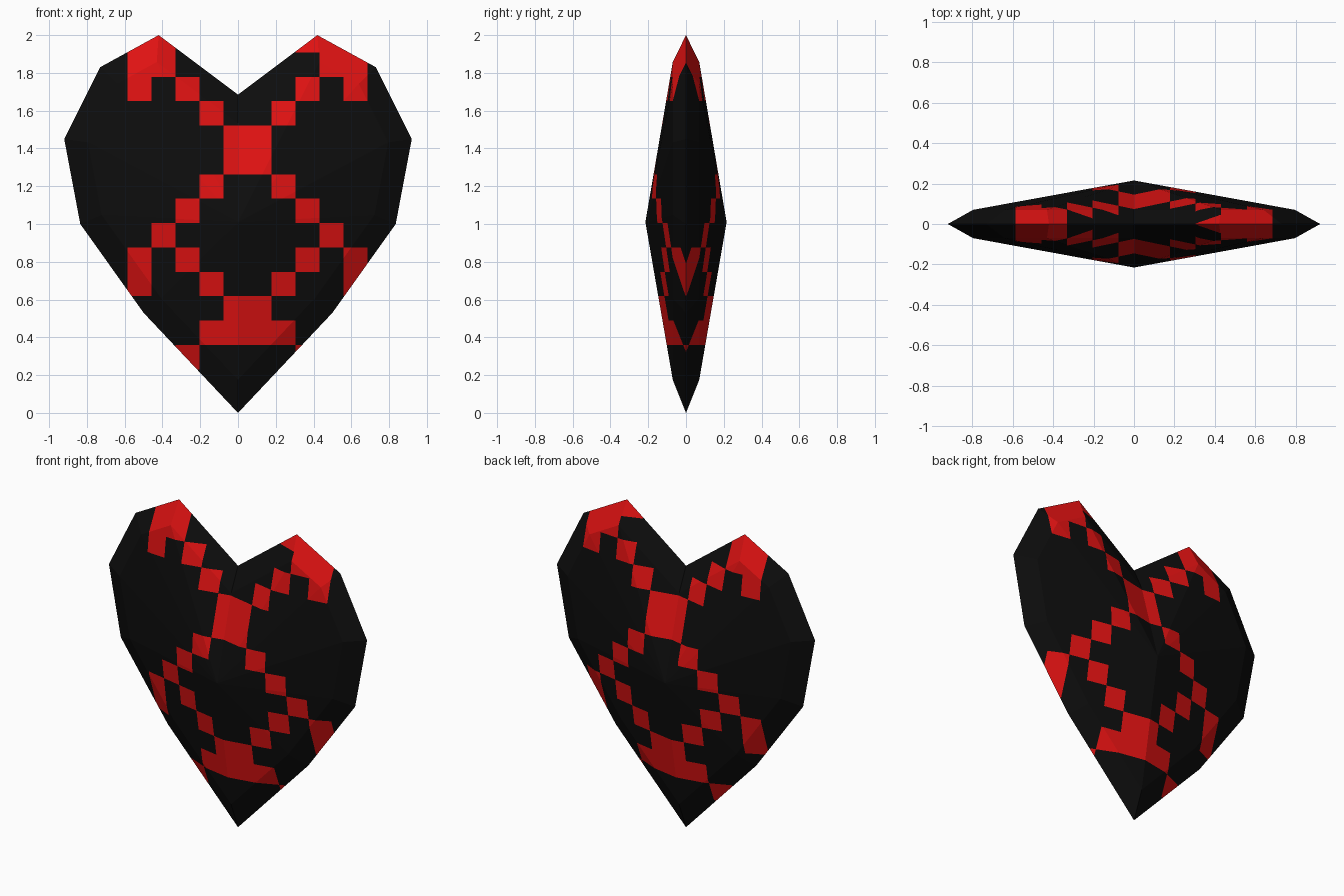
import bpy, bmesh

if "Cube" in bpy.data.objects:
    bpy.data.objects.remove(bpy.data.objects["Cube"])

# Right half of the heart outline (x, z), from bottom tip to top notch
HALF = [(0, 0), (0.5, 0.53), (0.835, 1.0), (0.92, 1.45), (0.73, 1.83), (0.42, 2.0), (0, 1.685)]
OUTLINE = HALF + [(-x, z) for x, z in HALF[-2:0:-1]]

# Checker pattern, top row first; X = red
PATTERN = [
    "XX.....XXX",
    "XX......XX",
    "X.X....X.X",
    "...X..X...",
    "....XX....",
    "....XX....",
    "...X..X...",
    "..X....X..",
    ".X......X.",
    "X.X....X.X",
    "X..X..X..X",
    "....XX....",
    "...XXXX...",
    "..X....X..",
]
X0, Z0, DX, DZ = -0.585, 0.231, 0.127, 0.129


def material(name, colour):
    m = bpy.data.materials.new(name)
    m.diffuse_color = (*colour, 1)
    m.use_nodes = True
    m.node_tree.nodes["Principled BSDF"].inputs["Base Color"].default_value = m.diffuse_color
    return m


def is_red(p):
    col, row = int((p.x - X0) // DX), int((p.z - Z0) // DZ)
    if not 0 <= col < 10 or not 0 <= row < len(PATTERN):
        return False
    return PATTERN[len(PATTERN) - 1 - row][col] == "X"


bm = bmesh.new()

# Front half: bevelled rim, then a shallow faceted cone to the centre
face = bm.faces.new([bm.verts.new((x, 0, z)) for x, z in OUTLINE])
bm.normal_update()
bmesh.ops.inset_individual(bm, faces=[face], thickness=0.12, use_even_offset=True)
for v in face.verts:
    v.co.y = -0.07
centre = bmesh.ops.poke(bm, faces=[face])["verts"][0]
centre.co = (0, -0.215, 1.01)

# Cut the pattern grid into the surface
cuts = [((X0 + i * DX, 0, 0), (1, 0, 0)) for i in range(11)]
cuts += [((0, 0, Z0 + i * DZ), (0, 0, 1)) for i in range(len(PATTERN))]
for co, no in cuts:
    bmesh.ops.bisect_plane(bm, geom=bm.verts[:] + bm.edges[:] + bm.faces[:],
                           plane_co=co, plane_no=no, dist=1e-5)

# Colour each cell
for f in bm.faces:
    f.material_index = int(is_red(f.calc_center_median()))

# Mirror to the back and weld the rim
dup = bmesh.ops.duplicate(bm, geom=bm.verts[:] + bm.edges[:] + bm.faces[:])["geom"]
for v in dup:
    if isinstance(v, bmesh.types.BMVert):
        v.co.y *= -1
bmesh.ops.remove_doubles(bm, verts=bm.verts[:], dist=1e-4)
bmesh.ops.recalc_face_normals(bm, faces=bm.faces[:])

mesh = bpy.data.meshes.new("heart")
bm.to_mesh(mesh)
bm.free()
mesh.materials.append(material("black", (0.004, 0.004, 0.004)))
mesh.materials.append(material("red", (0.74, 0.006, 0.006)))
bpy.context.collection.objects.link(bpy.data.objects.new("heart", mesh))
